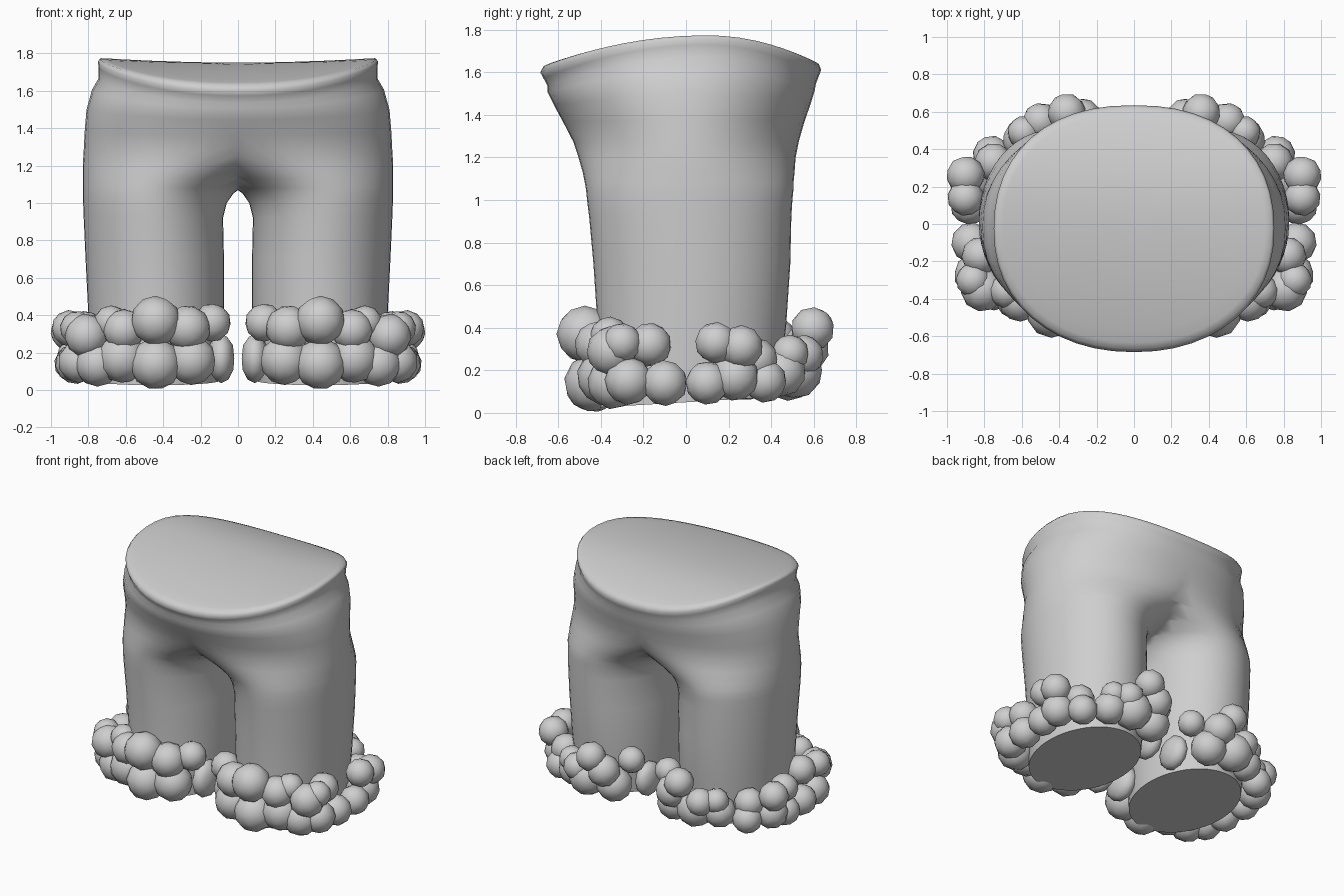
import bpy, bmesh, math
from mathutils import Matrix, Vector

grey = bpy.data.materials.new("light_grey")
grey.diffuse_color = (0.62, 0.62, 0.62, 1)


def finish(bm, name, bisect, angle):
    """Turn the right half into a mirrored, shaded object."""
    bmesh.ops.recalc_face_normals(bm, faces=bm.faces)
    mesh = bpy.data.meshes.new(name)
    bm.to_mesh(mesh)
    bm.free()
    mesh.materials.append(grey)
    ob = bpy.data.objects.new(name, mesh)
    bpy.context.collection.objects.link(ob)
    mod = ob.modifiers.new("mirror", 'MIRROR')
    mod.use_clip = bisect
    mod.use_mirror_merge = bisect
    mod.merge_threshold = 0.002
    bpy.ops.object.select_all(action='DESELECT')
    ob.select_set(True)
    bpy.context.view_layer.objects.active = ob
    bpy.ops.object.shade_smooth_by_angle(angle=math.radians(angle))


def waist_height(y):
    """Saddle shaped waist: high at the hips, low at front and back."""
    t = y - 0.1
    return 1.775 - (0.265 if t < 0 else 0.53) * t * t


# Trousers: oval rings whose inner side moves past the centre above the crotch
# z, inner x, outer x, front y, back y, share of waist slope
RINGS = [
    (0.05, 0.095, 0.78, -0.41, 0.43, 0.0),
    (0.40, 0.075, 0.80, -0.415, 0.47, 0.0),
    (0.70, 0.075, 0.815, -0.435, 0.49, 0.0),
    (0.92, 0.08, 0.825, -0.455, 0.495, 0.0),
    (1.00, 0.06, 0.828, -0.465, 0.50, 0.0),
    (1.05, 0.025, 0.83, -0.47, 0.505, 0.0),
    (1.08, -0.015, 0.83, -0.475, 0.505, 0.0),
    (1.13, -0.12, 0.83, -0.485, 0.51, 0.0),
    (1.20, -0.32, 0.83, -0.505, 0.515, 0.0),
    (1.28, -0.56, 0.825, -0.53, 0.53, 0.05),
    (1.38, -0.74, 0.82, -0.575, 0.555, 0.15),
    (1.50, -0.81, 0.81, -0.62, 0.585, 0.4),
    (1.61, -0.78, 0.78, -0.65, 0.605, 0.7),
    (1.67, -0.745, 0.745, -0.65, 0.61, 0.9),
    (1.73, -0.745, 0.745, -0.67, 0.625, 1.0),
    (1.76, -0.75, 0.75, -0.685, 0.635, 0.98),
    (1.774, -0.738, 0.738, -0.668, 0.624, 0.92),
]
N = 48
bm = bmesh.new()
loops = []


def add_ring(z, x0, x1, y0, y1, slope):
    cx, cy, rx, ry = (x0 + x1) / 2, (y0 + y1) / 2, (x1 - x0) / 2, (y1 - y0) / 2
    boxy = min(max((z - 1.3) / 0.25, 0), 1)     # fuller corners at the waist
    ring = []
    for i in range(N):
        a = math.tau * i / N
        c, s = math.cos(a), math.sin(a)
        e = 1 - boxy * (0.095 + 0.025 * s)
        x = cx + rx * math.copysign(abs(c) ** e, c)
        y = cy + ry * math.copysign(abs(s) ** e, s)
        tilt = 0.06 * y if z < 0.1 else 0
        ring.append(bm.verts.new((x, y, z + slope * (waist_height(y) - 1.775) + tilt)))
    loops.append(ring)


for r in RINGS:
    add_ring(*r)
# Closed waist top, slightly sunken
for k in (0.95, 0.85, 0.65, 0.4, 0.15):
    add_ring(1.775 - 0.025 * (1 - k * k), -0.738 * k, 0.738 * k, -0.668 * k, 0.624 * k, 0.9)
for a, b in zip(loops, loops[1:]):
    for i in range(N):
        j = (i + 1) % N
        bm.faces.new((a[i], a[j], b[j], b[i]))
bm.faces.new(loops[0])
bm.faces.new(loops[-1])
bmesh.ops.recalc_face_normals(bm, faces=bm.faces)
bmesh.ops.bisect_plane(bm, geom=bm.verts[:] + bm.edges[:] + bm.faces[:], dist=1e-5,
                       plane_co=(0, 0, 0), plane_no=(-1, 0, 0), clear_outer=True)
finish(bm, "trousers", True, 75)

# Fluffy cuff balls around one ankle: x, y, z, radius
LOWER = [
    (.25, -.40, .16, .13), (.44, -.435, .14, .135),
    (.62, -.38, .17, .13), (.75, -.34, .14, .12), (.85, -.27, .15, .11),
    (.87, -.10, .14, .105), (.88, .10, .14, .10),
    (.86, .23, .17, .11), (.76, .37, .15, .10), (.59, .45, .19, .11),
    (.44, .51, .20, .13), (.25, .48, .18, .12),
]
UPPER = [
    (.44, -.475, .37, .13), (.27, -.43, .33, .12),
    (.14, -.34, .36, .10), (.61, -.41, .32, .11), (.68, -.36, .36, .09),
    (.81, -.35, .29, .115), (.86, -.30, .33, .09), (.82, -.17, .32, .10),
    (.90, .14, .33, .095), (.90, .26, .31, .10), (.75, .33, .25, .10),
    (.59, .49, .28, .085), (.50, .55, .27, .095), (.36, .595, .395, .10),
    (.28, .56, .30, .11), (.15, .42, .36, .09),
]
# Flattened balls between the legs
INNER = [(.09, -.24, .17, .13), (.11, .28, .18, .12)]
for name, balls, flat in (("lower_cuff_balls", LOWER, 1), ("upper_cuff_balls", UPPER, 1),
                          ("inner_cuff_balls", INNER, 0.55)):
    bm = bmesh.new()
    for i, (x, y, z, r) in enumerate(balls):
        m = (Matrix.Translation((x, y, z)) @ Matrix.Diagonal((flat, 1, 1, 1))
             @ Matrix.Rotation(i * 1.3, 4, Vector((1, 2, 3))))
        bmesh.ops.create_icosphere(bm, subdivisions=2, radius=r * 1.03, matrix=m)
    finish(bm, name, False, 60)
